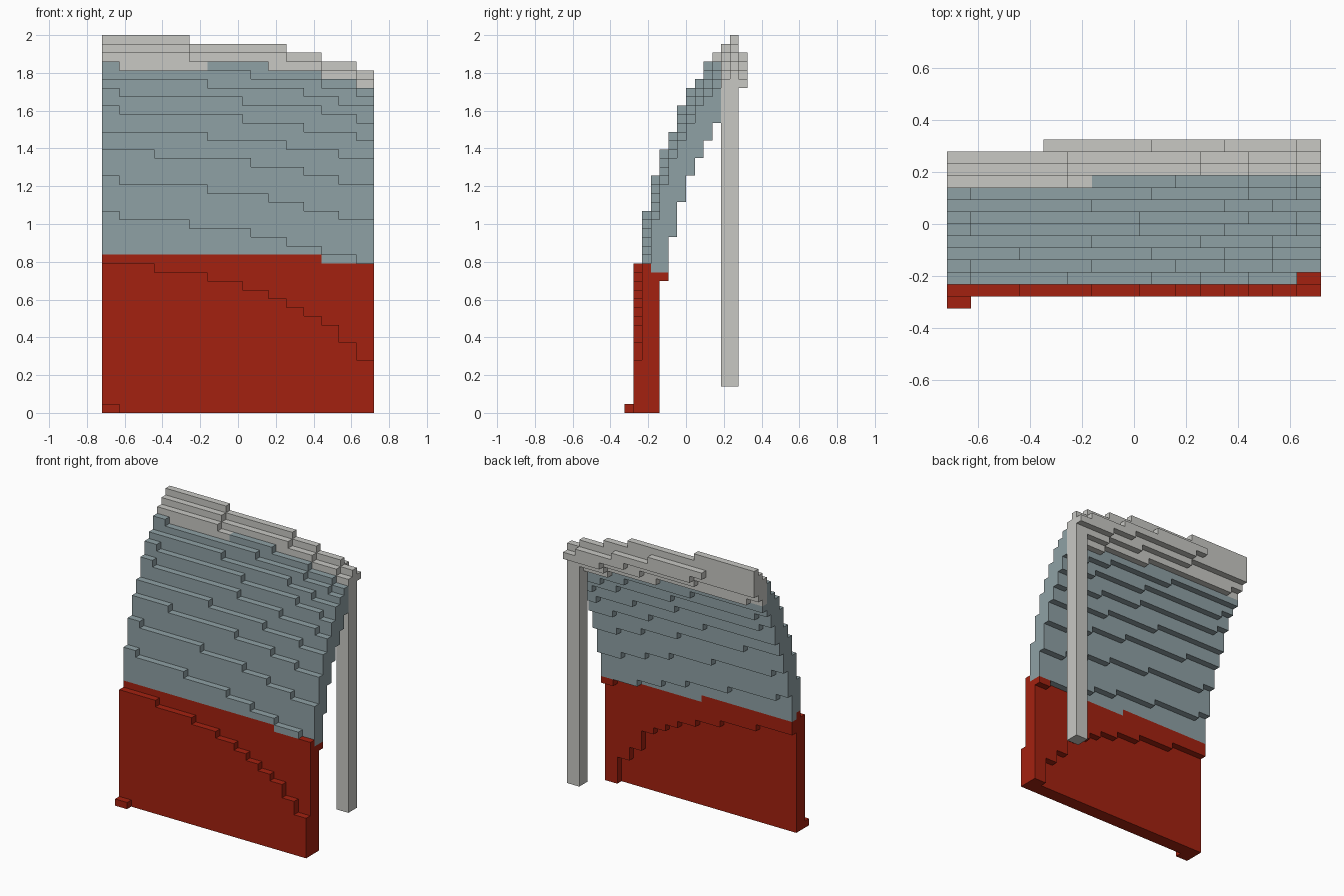
import bpy, bmesh
from mathutils import Vector

if "Cube" in bpy.data.objects:
    bpy.data.objects.remove(bpy.data.objects["Cube"])

U = 2 / 43                      # one block
NX, NY = 31, 14

# Each depth row: top height at the left, then the columns where it drops one block
ROWS = [
    (1, [2]),
    (17, [6, 12, 16, 19, 21, 23, 25, 27, 27, 29, 29]),
    (23, [2, 10, 17, 21, 25, 29]),
    (27, [2, 12, 19, 23, 27]),
    (30, [6, 17, 23, 27]),
    (32, [12, 21, 27]),
    (35, [2, 16, 23, 29]),
    (37, [2, 16, 25, 29]),
    (38, [12, 23, 27]),
    (40, [2, 17, 25, 29]),
    (41, [10, 19, 25, 29]),
    (42, [10, 21, 25, 29]),
    (43, [10, 21, 25, 29]),
    (41, [17, 23, 29]),
]


def top(j, i):
    start, drops = ROWS[j]
    return start - sum(i >= d for d in drops)


def bottom(j, i):
    """Inner side of the curved shell: follows the row two steps in front."""
    if j < 3 or (j == 3 and i >= 29):
        return 0
    b = top(j - 2, i) - 2
    if j == 3 and i >= 25:
        b -= 2
    if j == 13:
        b = max(b, 37)
    return b


def part_of(i, j, k):
    if j >= 11 or (j == 10 and i < 12 and k >= 37):
        return "top_rim"
    if j <= 2:
        limit = 18 if i < 25 else 17
    else:
        limit = 17 if i < 15 else 16
    return "lower_wall" if k < limit else "curved_panel"


# Fill the stepped shell
blocks = {}
for j in range(NY):
    for i in range(NX):
        if j == 13 and i < 8:
            continue
        for k in range(bottom(j, i), top(j, i)):
            blocks[i, j, k] = part_of(i, j, k)

# Free-hanging corner post
for i in (29, 30):
    for j in (11, 12):
        for k in range(3, bottom(j, i)):
            blocks[i, j, k] = "corner_post"


def material(name, rgb):
    m = bpy.data.materials.new(name)
    m.diffuse_color = (*rgb, 1)
    m.use_nodes = True
    m.node_tree.nodes["Principled BSDF"].inputs["Base Color"].default_value = m.diffuse_color
    return m


red = material("red", (0.37, 0.0155, 0.005))
blue = material("grey_blue", (0.275, 0.355, 0.375))
pale = material("pale_grey", (0.58, 0.58, 0.55))


def build(name, mat):
    """Mesh only the exposed block sides, then merge the flat areas."""
    bm = bmesh.new()
    for cell, part in blocks.items():
        if part != name:
            continue
        centre = Vector(cell) + Vector((0.5, 0.5, 0.5))
        for axis in range(3):
            for sign in (-1, 1):
                near = list(cell)
                near[axis] += sign
                if tuple(near) in blocks:
                    continue
                n, a = Vector(), Vector()
                n[axis] = sign / 2
                a[(axis + 1) % 3] = 0.5
                b = n.cross(a) * 2
                corners = [n + a + b, n - a + b, n - a - b, n + a - b]
                verts = []
                for c in corners:
                    p = centre + c
                    verts.append(bm.verts.new(((p.x - NX / 2) * U, (p.y - NY / 2) * U, p.z * U)))
                bm.faces.new(verts)
    bmesh.ops.remove_doubles(bm, verts=bm.verts, dist=U / 100)
    bmesh.ops.dissolve_limit(bm, angle_limit=0.01, verts=bm.verts, edges=bm.edges)
    me = bpy.data.meshes.new(name)
    bm.to_mesh(me)
    bm.free()
    me.materials.append(mat)
    bpy.context.collection.objects.link(bpy.data.objects.new(name, me))


build("lower_wall", red)
build("curved_panel", blue)
build("top_rim", pale)
build("corner_post", pale)
